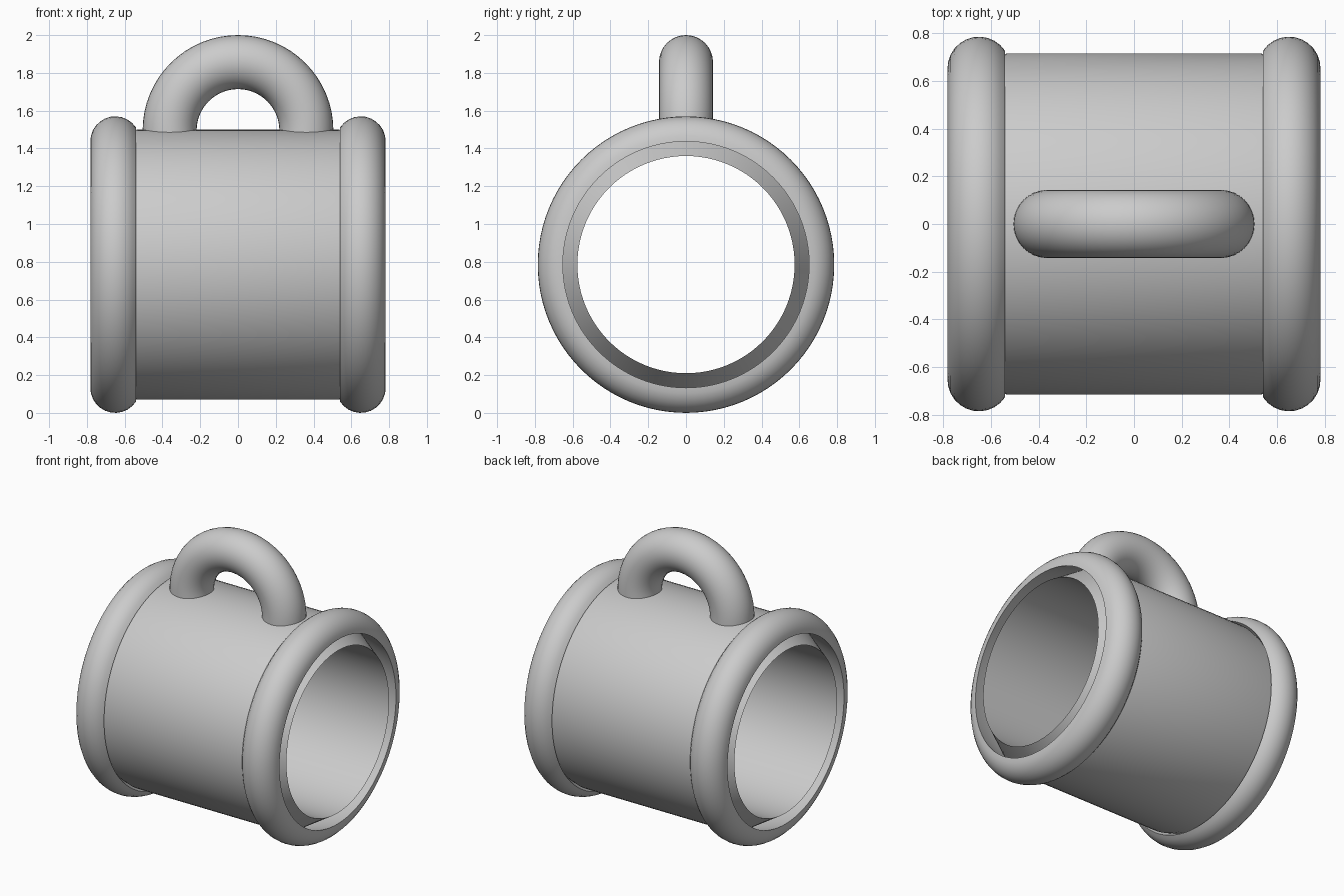
import bpy, bmesh, math
from mathutils import Matrix, Vector

if "Cube" in bpy.data.objects:
    bpy.data.objects.remove(bpy.data.objects["Cube"])

grey = bpy.data.materials.new("plain grey")
grey.diffuse_color = (0.6, 0.6, 0.6, 1)
grey.use_nodes = True
grey.node_tree.nodes["Principled BSDF"].inputs["Base Color"].default_value = grey.diffuse_color

AXIS_Z = 0.785      # height of the barrel axis
BORE, WALL = 0.575, 0.715


def finish(name, bm, angle=35):
    bmesh.ops.recalc_face_normals(bm, faces=bm.faces)
    mesh = bpy.data.meshes.new(name)
    bm.to_mesh(mesh)
    bm.free()
    mesh.materials.append(grey)
    obj = bpy.data.objects.new(name, mesh)
    bpy.context.collection.objects.link(obj)
    bpy.ops.object.select_all(action='DESELECT')
    obj.select_set(True)
    bpy.context.view_layer.objects.active = obj
    bpy.ops.object.shade_smooth_by_angle(angle=math.radians(angle))
    return obj


def skin(bm, rings, closed):
    """Bridge successive closed rings of points with quads."""
    rows = [[bm.verts.new(p) for p in ring] for ring in rings]
    n = len(rows[0])
    for i in range(len(rows) if closed else len(rows) - 1):
        a, b = rows[i], rows[(i + 1) % len(rows)]
        for j in range(n):
            k = (j + 1) % n
            bm.faces.new((a[j], a[k], b[k], b[j]))
    return rows


# Hollow barrel with a rounded rim at each end, turned around the x axis
def rim_profile():
    pts = []
    for i in range(17):
        a = math.radians(-32 + 212 * (1 - i / 16))
        a = math.pi - a
        pts.append((0.65 + 0.132 * math.cos(a), 0.652 + 0.133 * math.sin(a)))
    # keep only the arc above the barrel wall on the inner side
    arc = [p for p in pts if p[0] > 0.65 or p[1] > WALL]
    return [(0.532, WALL)] + arc


right = [p for p in rim_profile() if p[1] >= 0.652 - 1e-6]
right += [(0.782, BORE)]
left = [(-x, r) for x, r in reversed(right)]
profile = left + right          # closes along the bore
SEG = 96
bm = bmesh.new()
rings = []
for x, r in profile:
    rings.append([(x, r * math.cos(2 * math.pi * j / SEG),
                   AXIS_Z + r * math.sin(2 * math.pi * j / SEG)) for j in range(SEG)])
skin(bm, rings, True)
finish("barrel_with_rims", bm)

# Arched carrying handle, its feet sunk into the barrel wall
MAJOR, MINOR, BASE = 0.362, 0.143, 1.495
path = [(Vector((MAJOR, 0, 1.42)), 0.0)]
path += [(Vector((MAJOR * math.cos(t), 0, BASE + MAJOR * math.sin(t))), t)
         for t in (math.pi * i / 32 for i in range(33))]
path += [(Vector((-MAJOR, 0, 1.42)), math.pi)]
bm = bmesh.new()
rings = []
for c, t in path:
    out = Vector((math.cos(t), 0, math.sin(t)))
    rings.append([c + MINOR * (out * math.cos(a) + Vector((0, 1, 0)) * math.sin(a))
                  for a in (2 * math.pi * j / 32 for j in range(32))])
rows = skin(bm, rings, False)
bm.faces.new(rows[0])
bm.faces.new(rows[-1])
finish("handle", bm)
